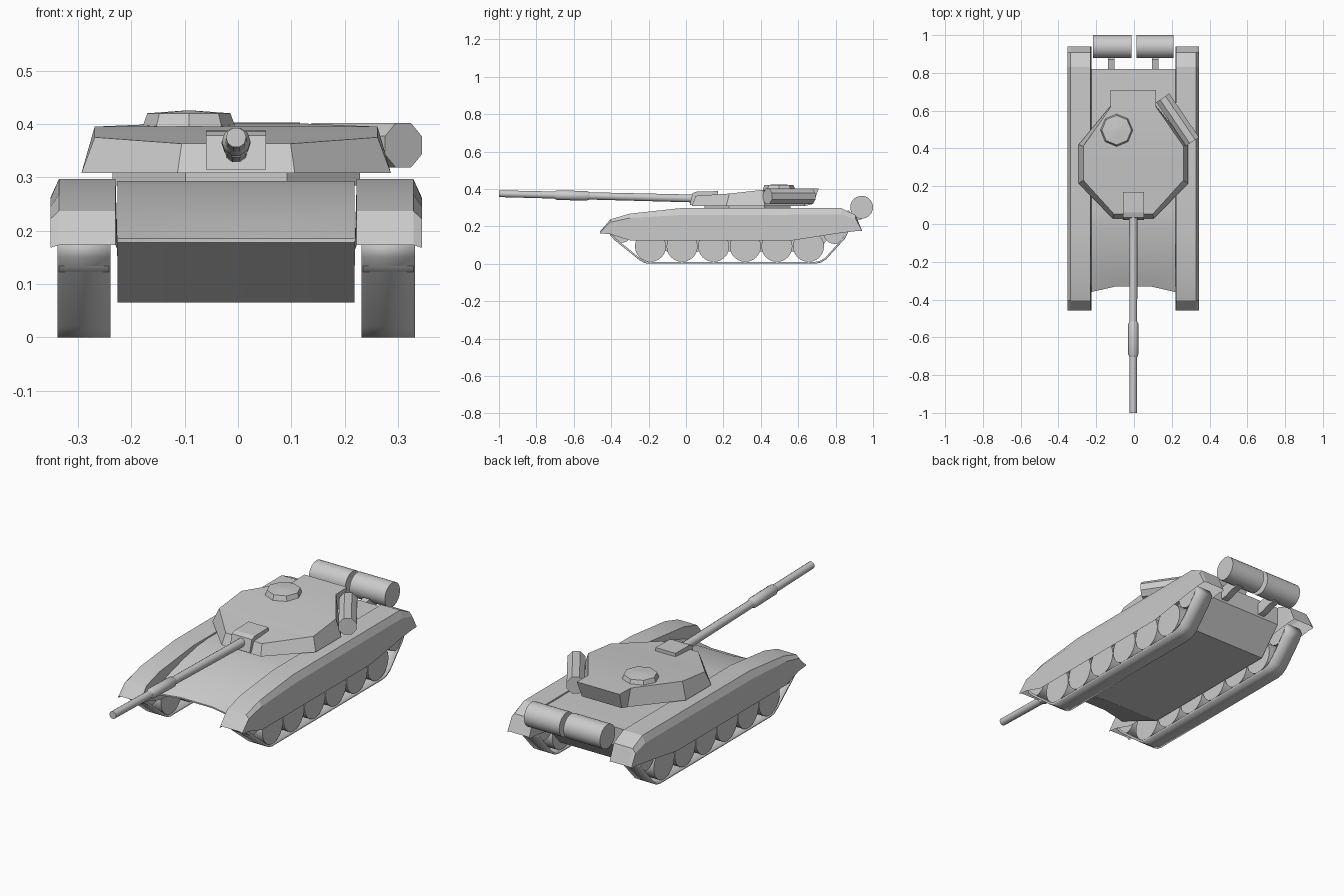
import bpy, bmesh, math
from mathutils import Vector

if "Cube" in bpy.data.objects:
    bpy.data.objects.remove(bpy.data.objects["Cube"])

CX = -0.0035  # centre line of the vehicle
GREY = bpy.data.materials.new("plain grey")
GREY.diffuse_color = (0.6, 0.6, 0.6, 1)
GREY.use_nodes = True
GREY.node_tree.nodes["Principled BSDF"].inputs["Base Color"].default_value = GREY.diffuse_color


def mesh(name, verts, faces, smooth=None):
    bm = bmesh.new()
    vs = [bm.verts.new(v) for v in verts]
    for f in faces:
        bm.faces.new([vs[i] for i in f])
    bmesh.ops.recalc_face_normals(bm, faces=bm.faces)
    me = bpy.data.meshes.new(name)
    bm.to_mesh(me)
    bm.free()
    me.materials.append(GREY)
    ob = bpy.data.objects.new(name, me)
    bpy.context.collection.objects.link(ob)
    if smooth:
        bpy.ops.object.select_all(action='DESELECT')
        ob.select_set(True)
        bpy.context.view_layer.objects.active = ob
        bpy.ops.object.shade_smooth_by_angle(angle=math.radians(smooth))
    return ob


def loft(name, rings, caps=True, closed=True, smooth=None):
    """Skin a row of equal-length rings."""
    n = len(rings[0])
    faces = []
    for r in range(len(rings) - 1):
        for i in range(n if closed else n - 1):
            j = (i + 1) % n
            faces.append((r*n + i, r*n + j, (r+1)*n + j, (r+1)*n + i))
    if caps:
        faces += [tuple(range(n)), tuple(range((len(rings)-1)*n, len(rings)*n))]
    return mesh(name, [v for r in rings for v in r], faces, smooth)


def prism(name, profile, x0, x1, smooth=None, caps=True):
    """Extrude a (y, z) profile along x."""
    return loft(name, [[(x, y, z) for y, z in profile] for x in (x0, x1)], caps, True, smooth)


def tube(name, stations, sides, smooth=None, phase=0.0):
    """Round part through (centre, radius) stations."""
    axis = (Vector(stations[-1][0]) - Vector(stations[0][0])).normalized()
    u = axis.cross(Vector((0, 0, 1)))
    u = u.normalized() if u.length > 0.01 else Vector((1, 0, 0))
    w = u.cross(axis)
    ang = [2*math.pi*(i + phase)/sides for i in range(sides)]
    rings = [[Vector(c) + r*(math.cos(a)*u + math.sin(a)*w) for a in ang] for c, r in stations]
    return loft(name, rings, True, True, smooth)


# hull: lower plate, curved glacis, deck, sloped rear
hull = [(-.36, .185), (-.24, .228), (-.12, .262), (0, .286), (.08, .293), (.82, .293),
        (.82, .2), (.7, .065), (-.1, .065), (-.36, .178)]
SWEEP = {0: .03, 9: .03}
rings = []
for x in (-.222, -.09, .09, .222):
    rings.append([(CX + x, y + (SWEEP.get(i, 0) if abs(x) < .1 else 0), z)
                  for i, (y, z) in enumerate(hull)])
loft("hull", rings, smooth=20)

# running gear and fenders, both sides
FENDER = [(-.459, .173, .168, .163), (-.405, .237, .222, .158), (-.30, .268, .245, .125),
          (-.03, .297, .260, .125), (.57, .297, .262, .125), (.83, .297, .262, .165),
          (.907, .26, .24, .174), (.94, .18, .178, .174)]
BELT = [(-.20, 0), (.69, 0), (.72, .006), (.75, .024), (.85, .135), (.868, .17), (.85, .205),
        (.81, .225), (-.35, .215), (-.39, .2), (-.412, .172), (-.405, .15), (-.38, .125),
        (-.25, .02), (-.225, .005)]
for s, side in ((-1, "left"), (1, "right")):
    loft("fender_" + side,
         [[(CX + s*x, y, z) for x, z in ((.222, zb), (.226, zt), (.332, zt), (.348, zs), (.348, zb))]
          for y, zt, zs, zb in FENDER], caps=False, closed=False, smooth=12)
    belt = prism("track_" + side, BELT, CX + s*.235, CX + s*.335, 40, caps=False)
    mod = belt.modifiers.new("thickness", 'SOLIDIFY')
    mod.thickness = .01
    mod.offset = -1
    wheels = [(-.19 + .169*i, .093, .083) for i in range(6)]
    wheels += [(-.345, .168, .056), (.795, .168, .062)]
    for i, (y, z, r) in enumerate(wheels):
        tube(f"wheel_{side}_{i + 1}", [((CX + s*.238, y, z), r), ((CX + s*.332, y, z), r)], 24, 40)

# turret ring
ring = [(.095, .1), (.232, .23), (.232, .42), (.095, .56)]
ring = ring + [(-x, y) for x, y in reversed(ring)]
loft("turret_ring", [[(CX + x, y, z) for x, y in ring] for z in (.285, .31)])

# turret: faceted body with a rising roof and a rear overhang
base = [(.11, .03, .308), (.29, .215, .308), (.29, .42, .308), (.112, .635, .308), (.112, .68, .32)]
roof = [(.102, .052, .363), (.265, .232, .375), (.265, .412, .395), (.12, .62, .401), (.12, .71, .403)]


def both(half):
    return [(CX + x, y, z) for x, y, z in half] + [(CX - x, y, z) for x, y, z in reversed(half)]


verts = both(base) + both(roof)
faces = [(i, (i+1) % 10, 10 + (i+1) % 10, 10 + i) for i in range(10)]
for k in (0, 10):  # bands across floor and roof
    faces += [(k + i, k + i + 1, k + 8 - i, k + 9 - i) for i in range(4)]
mesh("turret", verts, faces, 12)

# gun mantlet
prism("mantlet", [(.02, .315), (.035, .378), (.06, .386), (.17, .388), (.17, .315)],
      CX - .056, CX + .056)


# gun barrel with sleeve
def bore(y):
    return (CX, y, .35 - .0245*y)


tube("gun_barrel", [(bore(.06), .022), (bore(-1), .019)], 10, 40)
tube("gun_sleeve", [(bore(-.515), .02), (bore(-.53), .027), (bore(-.69), .027), (bore(-.705), .02)], 10, 40)

# commander hatch
tube("hatch", [((-.092, .497, .385), .09), ((-.092, .497, .42), .078), ((-.092, .497, .425), .01)], 8)

# stowage drum on the turret flank
tube("stowage_drum", [((.152, .668, .36), .045), ((.31, .436, .36), .045)], 8, phase=.5)

# rear fuel drums and their brackets
for name, x0, x1, xb in (("left", -.217, -.012, -.12), ("right", .012, .21, .113)):
    tube("fuel_drum_" + name, [((x0, .939, .302), .061), ((x1, .939, .302), .061)], 28, 40)
    prism("drum_bracket_" + name,
          [(.80, .27), (.80, .21), (.85, .215), (.90, .232), (.94, .238), (.94, .25), (.89, .262), (.87, .285)],
          xb - .018, xb + .018)
